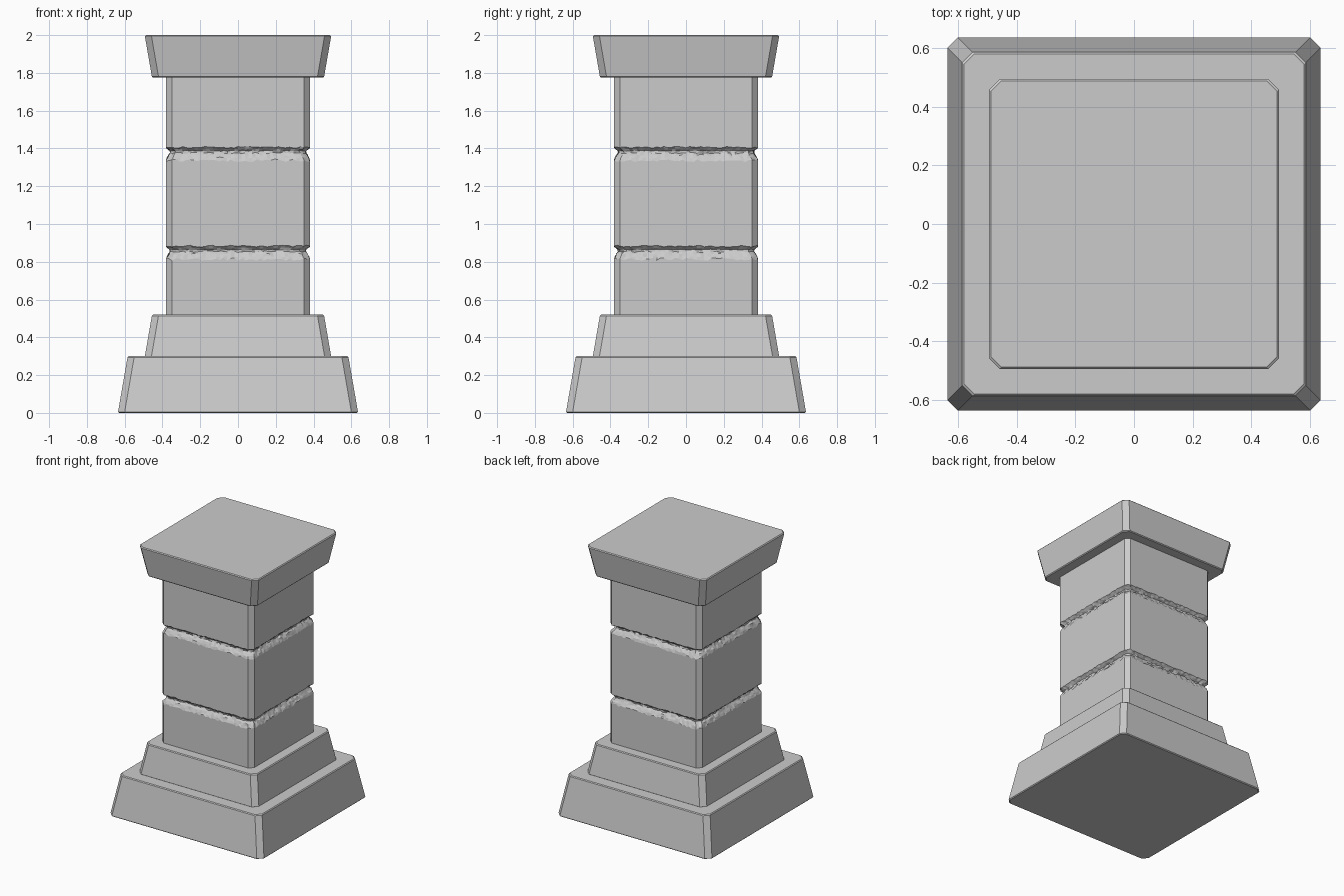
import bpy, bmesh, random

if "Cube" in bpy.data.objects:
    bpy.data.objects.remove(bpy.data.objects["Cube"])

random.seed(4)


def ring_points(half, cut, side_segments=1):
    """Square outline with chamfered corners, anticlockwise."""
    a = half - cut
    corners = [(a, -half), (half, -a), (half, a), (a, half),
               (-a, half), (-half, a), (-half, -a), (-a, -half)]
    pts = []
    for i, (x0, y0) in enumerate(corners):
        x1, y1 = corners[(i + 1) % 8]
        n = side_segments if i % 2 else 2 if side_segments > 1 else 1
        for k in range(n):
            t = k / n
            pts.append((x0 + (x1 - x0) * t, y0 + (y1 - y0) * t))
    return pts


def loft(name, rings):
    """Skin a stack of equal-length point rings and close both ends."""
    bm = bmesh.new()
    loops = [[bm.verts.new(p) for p in r] for r in rings]
    for lo, hi in zip(loops, loops[1:]):
        n = len(lo)
        for i in range(n):
            j = (i + 1) % n
            bm.faces.new((lo[i], lo[j], hi[j], hi[i]))
    bm.faces.new(loops[0][::-1])
    bm.faces.new(loops[-1])
    bmesh.ops.recalc_face_normals(bm, faces=bm.faces)
    mesh = bpy.data.meshes.new(name)
    bm.to_mesh(mesh)
    bm.free()
    obj = bpy.data.objects.new(name, mesh)
    bpy.context.collection.objects.link(obj)
    return obj


def tier(name, z0, half0, z1, half1):
    """Tapered block with chamfered corners and a fine edge bevel."""
    e = 0.006
    stack = [(z0, half0 - e), (z0 + e, half0), (z1 - e, half1), (z1, half1 - e)]
    return loft(name, [[(x, y, z) for x, y in ring_points(h, 0.035)]
                       for z, h in stack])


# Stepped plinth and flared cap
tier("plinth_lower", 0.0, 0.635, 0.30, 0.585)
tier("plinth_upper", 0.295, 0.493, 0.52, 0.456)
tier("cap", 1.775, 0.456, 2.0, 0.493)

# Shaft with two roughly worn horizontal joints
HALF = 0.38
outline = ring_points(HALF, 0.03, 36)
# groove rows: height offset, depth, height jitter, depth jitter
GROOVE = [(-0.042, 0.0, 0.008, 0.0), (-0.028, 0.006, 0.004, 0.003),
          (-0.014, 0.014, 0.004, 0.004), (-0.002, 0.023, 0.004, 0.005),
          (0.009, 0.023, 0.003, 0.005), (0.018, 0.012, 0.003, 0.004),
          (0.028, 0.0, 0.005, 0.0)]
rows = [(0.50, 0, 0, 0)]
for centre in (0.855, 1.378):
    rows += [(centre + dz, d, jz, jd) for dz, d, jz, jd in GROOVE]
rows.append((1.79, 0, 0, 0))

shaft_rings = []
for z, depth, jz, jd in rows:
    ring = []
    for x, y in outline:
        s = 1 - (depth + random.uniform(-jd, jd)) / HALF
        ring.append((x * s, y * s, z + random.uniform(-jz, jz)))
    shaft_rings.append(ring)
loft("shaft", shaft_rings)
